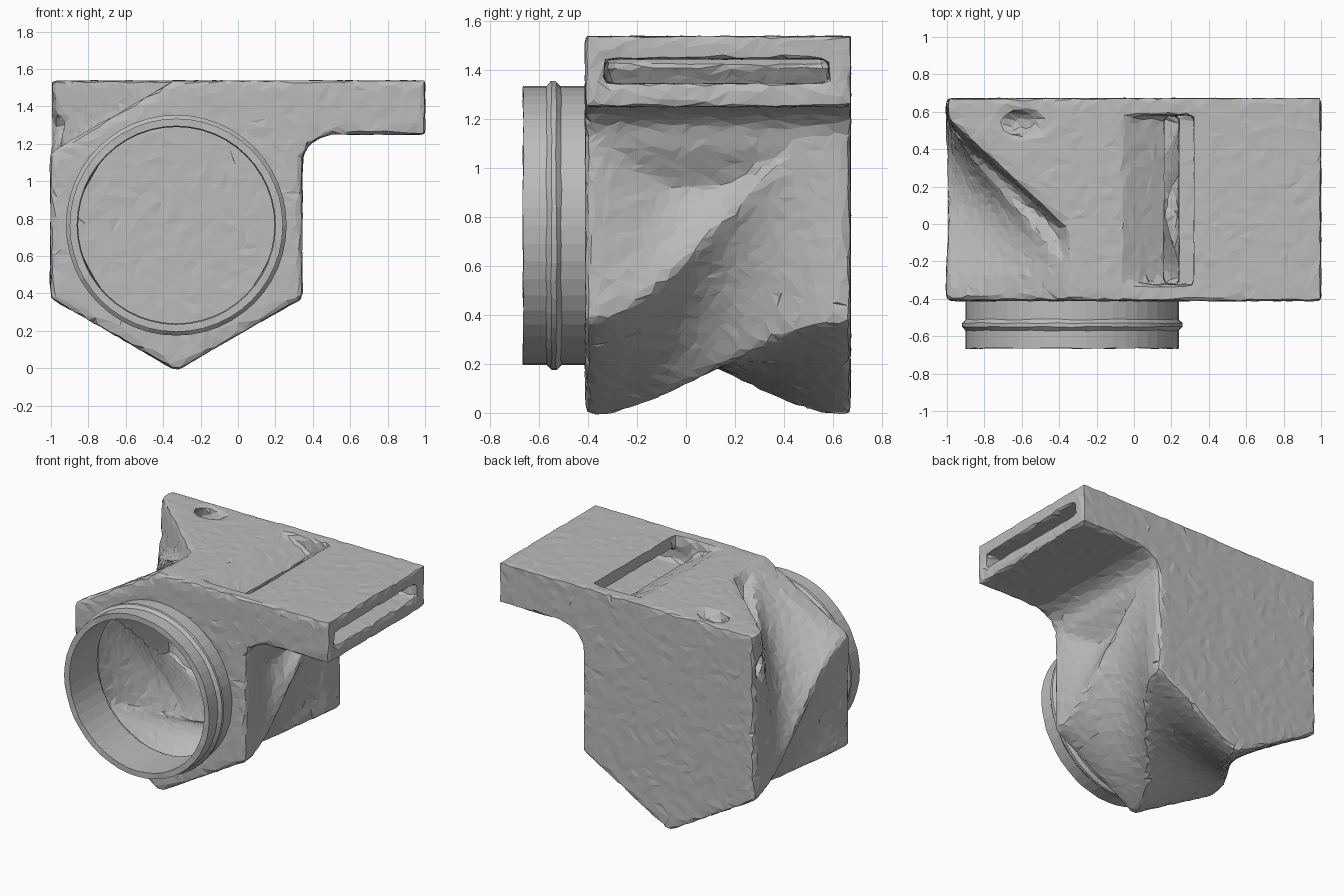
import bpy, bmesh, math, random
from mathutils import Vector

random.seed(4)
if "Cube" in bpy.data.objects:
    bpy.data.objects.remove(bpy.data.objects["Cube"], do_unlink=True)

CX, CZ = -0.33, 0.765          # axis of the twisted chamber
FRONT, BACK = -0.412, 0.672

grey = bpy.data.materials.new("plain grey")
grey.use_nodes = True
grey.diffuse_color = (0.5, 0.5, 0.5, 1)
grey.node_tree.nodes["Principled BSDF"].inputs["Base Color"].default_value = (0.5, 0.5, 0.5, 1)


def finish(name, bm):
    bmesh.ops.recalc_face_normals(bm, faces=bm.faces)
    mesh = bpy.data.meshes.new(name)
    bm.to_mesh(mesh)
    bm.free()
    mesh.materials.append(grey)
    obj = bpy.data.objects.new(name, mesh)
    bpy.context.scene.collection.objects.link(obj)
    return obj


def loft(name, rings, closed=False):
    """Skin a list of point rings, capped unless closed on itself."""
    bm = bmesh.new()
    rows = [[bm.verts.new(p) for p in ring] for ring in rings]
    n = len(rows[0])
    pairs = list(zip(rows, rows[1:]))
    if closed:
        pairs.append((rows[-1], rows[0]))
    else:
        bm.faces.new(rows[0])
        bm.faces.new(rows[-1])
    for a, b in pairs:
        for i in range(n):
            j = (i + 1) % n
            bm.faces.new((a[i], a[j], b[j], b[i]))
    return finish(name, bm)


def extrude(name, profile, y0, y1):
    return loft(name, [[(x, y, z) for x, z in profile] for y in (y0, y1)])


def box(name, x0, x1, y0, y1, z0, z1):
    return extrude(name, [(x0, z0), (x1, z0), (x1, z1), (x0, z1)], y0, y1)


def twisted_hexagon(name, radius, y0, y1, steps=20):
    """Hexagon whose corners ease across to the next corner at the back."""
    def corner(i):
        a = math.radians(90 + 60 * i)
        return Vector((CX + radius * math.cos(a), 0, CZ + radius * math.sin(a)))
    rings = []
    for s in range(steps + 1):
        y = y0 + (y1 - y0) * s / steps
        t = (y - FRONT) / (BACK - FRONT)
        t = t * t * (3 - 2 * t)
        ring = []
        for i in range(6):
            p = corner(i).lerp(corner(i + 1), t)
            ring.append((p.x, y, p.z))
        rings.append(ring)
    return loft(name, rings)


def combine(target, other, operation):
    mod = target.modifiers.new(operation.lower(), 'BOOLEAN')
    mod.operation, mod.object, mod.solver = operation, other, 'EXACT'
    bpy.context.view_layer.objects.active = target
    bpy.ops.object.modifier_apply(modifier=mod.name)
    bpy.data.objects.remove(other, do_unlink=True)


def cylinder(name, start, end, radius, sides):
    axis = Vector(end) - Vector(start)
    turn = axis.to_track_quat('Z', 'Y')
    rings = []
    for base in (start, end):
        rings.append([Vector(base) + turn @ Vector((radius * math.cos(k * math.tau / sides),
                      radius * math.sin(k * math.tau / sides), 0)) for k in range(sides)])
    return loft(name, rings)


# Outer shell: twisted chamber, top slab with mouthpiece, rear top corner
body = twisted_hexagon("body", 0.782, FRONT, BACK)
slab = extrude("slab", [(-0.35, 1.538), (1, 1.538), (1, 1.25), (0.49, 1.25), (0.41, 1.22),
                        (0.36, 1.17), (0.335, 1.08), (0.25, 0.92), (0, 0.92), (-0.55, 1.2)],
               FRONT, BACK)
combine(body, slab, 'UNION')
plan = [(-0.3, -0.02), (-0.3, BACK), (-0.94, BACK), (-1, BACK), (-1, 0.57), (-0.36, -0.02)]
foot = [(-0.3, -0.02), (-0.3, BACK), (-0.94, BACK), (-1, BACK), (-0.93, 0.42), (-0.55, 0)]
corner_block = loft("corner_block", [[(x, y, 1.538) for x, y in plan],
                                     [(x, y, 1.1) for x, y in foot]])
combine(body, corner_block, 'UNION')

# Hollow chamber and round mouth
combine(body, twisted_hexagon("chamber", 0.7, FRONT + 0.09, BACK - 0.09), 'DIFFERENCE')
combine(body, cylinder("bore", (CX, -0.8, CZ), (CX, -0.2, CZ), 0.53, 48), 'DIFFERENCE')

# Air duct, sounding window with an undercut lip, and cord hole
combine(body, box("duct", 0.2, 1.1, -0.335, 0.585, 1.345, 1.445), 'DIFFERENCE')
combine(body, extrude("window", [(-0.06, 1.538), (-0.06, 1.7), (0.32, 1.7), (0.32, 1.36),
                                 (0.24, 1.36), (0.24, 0.95), (0.17, 0.95), (0.02, 1.2),
                                 (0.17, 1.42)],
                      -0.325, 0.58), 'DIFFERENCE')
combine(body, cylinder("cord_hole", (-0.44, 0.54, 1.64), (-1.12, 0.54, 1.16), 0.068, 10),
        'DIFFERENCE')


def roughen(obj, ratio, amount):
    """Soften the chamber edges and break the surface into uneven facets."""
    bpy.context.view_layer.objects.active = obj
    remesh = obj.modifiers.new("remesh", 'REMESH')
    remesh.mode, remesh.voxel_size = 'VOXEL', 0.016
    bpy.ops.object.modifier_apply(modifier=remesh.name)
    group = obj.vertex_groups.new(name="soft_edges")
    group.add([v.index for v in obj.data.vertices if v.co.z < 1.15 or v.co.x < -0.15],
              1.0, 'REPLACE')
    for name, rounds, mask in (("even", 2, ""), ("soften", 12, group.name)):
        smooth = obj.modifiers.new(name, 'SMOOTH')
        smooth.factor, smooth.iterations, smooth.vertex_group = 0.5, rounds, mask
        bpy.ops.object.modifier_apply(modifier=name)
    for v in obj.data.vertices:
        v.co += Vector([random.uniform(-amount, amount) for _ in range(3)])
    dec = obj.modifiers.new("facets", 'DECIMATE')
    dec.ratio = ratio
    bpy.ops.object.modifier_apply(modifier=dec.name)
    for p in obj.data.polygons:
        p.use_smooth = False
        p.material_index = 0
    if not obj.data.materials:
        obj.data.materials.append(grey)


roughen(body, 0.08, 0.003)

# Round mouth collar with a raised bead
section = [(0.53, -0.665), (0.57, -0.665), (0.57, -0.57), (0.59, -0.55), (0.59, -0.53),
           (0.57, -0.51), (0.57, -0.36), (0.525, -0.36)]
sides = 48
rings = []
for k in range(sides):
    a = k * math.tau / sides
    rings.append([(CX + r * math.cos(a), y + random.uniform(-0.003, 0.003),
                   CZ + r * math.sin(a)) for r, y in section])
loft("mouth_collar", rings, closed=True)
